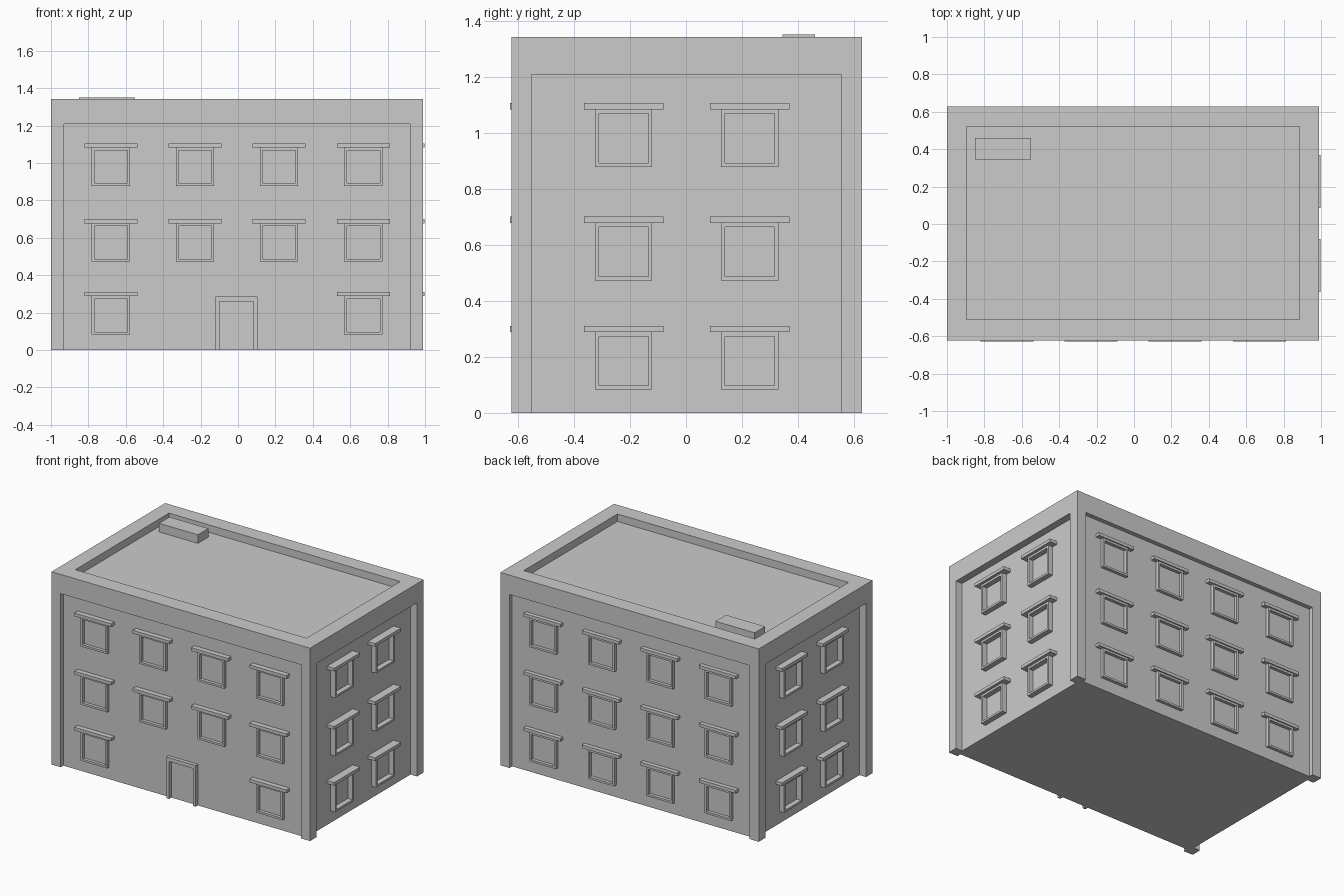
import bpy, bmesh
from mathutils import Matrix

if "Cube" in bpy.data.objects:
    bpy.data.objects.remove(bpy.data.objects["Cube"])


def new_object(name, bm):
    bmesh.ops.recalc_face_normals(bm, faces=bm.faces)
    me = bpy.data.meshes.new(name)
    bm.to_mesh(me)
    bm.free()
    ob = bpy.data.objects.new(name, me)
    bpy.context.collection.objects.link(ob)
    return ob


def box(name, x0, x1, y0, y1, z0, z1):
    bm = bmesh.new()
    bmesh.ops.create_cube(bm, size=1)
    for v in bm.verts:
        v.co.x = x1 if v.co.x > 0 else x0
        v.co.y = y1 if v.co.y > 0 else y0
        v.co.z = z1 if v.co.z > 0 else z0
    return new_object(name, bm)


def extrude_profile(name, outer, inner, depth, place):
    """Bridge an outer and inner (u, z) outline into a moulding of given depth.
    Four inner points of a closed ring, or an empty list for a plain slab."""
    bm = bmesh.new()
    ov = [bm.verts.new((u, 0, z)) for u, z in outer]
    if inner:
        iv = [bm.verts.new((u, 0, z)) for u, z in inner]
        n = len(ov)
        for i in range(n):
            j = (i + 1) % n
            bm.faces.new((ov[i], ov[j], iv[j], iv[i]))
    else:
        bm.faces.new(ov)
    ext = bmesh.ops.extrude_face_region(bm, geom=bm.faces[:], use_keep_orig=True)
    for v in ext["geom"]:
        if isinstance(v, bmesh.types.BMVert):
            v.co.y -= depth
    bm.transform(place)
    return new_object(name, bm)


def rect(u0, u1, z0, z1):
    return [(u0, z0), (u1, z0), (u1, z1), (u0, z1)]


# Main block with recessed wall panels and roof tray
X0, X1, Y0, Y1 = -1.0, 0.99, -0.622, 0.628
WX0, WX1, WY0, WY1 = -0.95, 0.94, -0.592, 0.598
building = box("building_body", X0, X1, Y0, Y1, 0, 1.342)
cutters = [
    box("front_cut", -0.93, 0.92, -0.9, WY0, -0.2, 1.208),
    box("back_cut", -0.93, 0.92, WY1, 0.9, -0.2, 1.208),
    box("left_cut", -1.3, WX0, -0.552, 0.555, -0.2, 1.208),
    box("right_cut", WX1, 1.3, -0.552, 0.555, -0.2, 1.208),
    box("roof_cut", -0.895, 0.885, -0.51, 0.52, 1.29, 1.6),
]
for c in cutters:
    c.hide_render = True
    mod = building.modifiers.new(c.name, 'BOOLEAN')
    mod.operation = 'DIFFERENCE'
    mod.solver = 'EXACT'
    mod.object = c
    bpy.context.view_layer.objects.active = building
    bpy.ops.object.modifier_apply(modifier=mod.name)
for c in cutters:
    bpy.data.objects.remove(c, do_unlink=True)

# Roof unit
box("roof_unit", -0.85, -0.55, 0.345, 0.46, 1.29, 1.35)


# Window: square frame with a wider ledge on top
def window(side, place, u, z, frame_d, ledge_d):
    m = place @ Matrix.Translation((u, 0, z))
    extrude_profile(side + "_window_frame", rect(-0.102, 0.102, 0, 0.205),
                    rect(-0.088, 0.088, 0.014, 0.19), frame_d, m)
    extrude_profile(side + "_window_ledge", rect(-0.142, 0.142, 0.205, 0.227),
                    [], ledge_d, m)


ROWS = (0.083, 0.473, 0.878)
COLS = (-0.68, -0.23, 0.22, 0.67)
T, R = Matrix.Translation, Matrix.Rotation
PI = 3.14159265
front = T((0, WY0, 0))
back = T((0, WY1, 0)) @ R(PI, 4, 'Z')
right = T((WX1, 0, 0)) @ R(PI / 2, 4, 'Z')
left = T((WX0, 0, 0)) @ R(-PI / 2, 4, 'Z')

for row, z in enumerate(ROWS):
    for col, x in enumerate(COLS):
        if row > 0 or col in (0, 3):
            window("front", front, x, z, 0.022, 0.036)
        window("back", back, -x, z, 0.022, 0.03)
    for y in (-0.2225, 0.2275):
        window("right", right, y, z, 0.036, 0.056)
        window("left", left, -y, z, 0.036, 0.048)

# Door surround
extrude_profile("door_frame",
                [(-0.12, 0), (-0.12, 0.287), (0.105, 0.287), (0.105, 0),
                 (0.084, 0), (0.084, 0.26), (-0.099, 0.26), (-0.099, 0)],
                [], 0.025, front)
